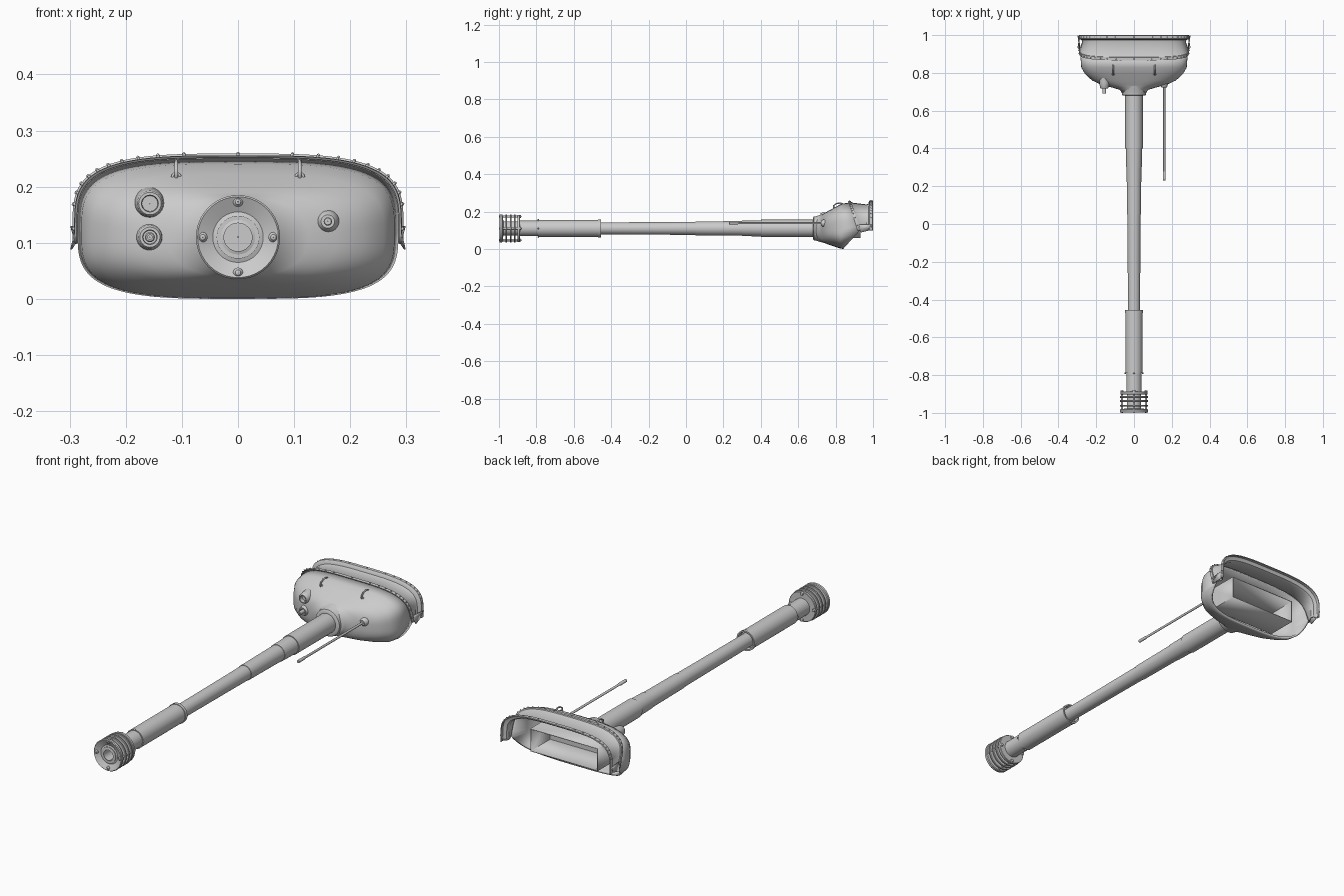
import bpy, bmesh, math
from mathutils import Vector, Matrix

if "Cube" in bpy.data.objects:
    bpy.data.objects.remove(bpy.data.objects["Cube"])

AXIS_Z = 0.11
grey = bpy.data.materials.new("plain grey")
grey.diffuse_color = (0.6, 0.6, 0.6, 1)
grey.use_nodes = True
grey.node_tree.nodes["Principled BSDF"].inputs["Base Color"].default_value = grey.diffuse_color


def finish(name, bm, angle=35, thick=0, offset=-1):
    bmesh.ops.recalc_face_normals(bm, faces=bm.faces)
    me = bpy.data.meshes.new(name)
    bm.to_mesh(me)
    bm.free()
    for p in me.polygons:
        p.use_smooth = True
    me.set_sharp_from_angle(angle=math.radians(angle))
    me.materials.append(grey)
    ob = bpy.data.objects.new(name, me)
    bpy.context.collection.objects.link(ob)
    if thick:
        m = ob.modifiers.new("wall", 'SOLIDIFY')
        m.thickness, m.offset = thick, offset
    return ob


def loft(name, rows, closed=True, **kw):
    bm = bmesh.new()
    vs = [[bm.verts.new(p) for p in r] for r in rows]
    n = len(rows[0])
    for a, b in zip(vs, vs[1:]):
        for i in range(n if closed else n - 1):
            j = (i + 1) % n
            bm.faces.new((a[i], a[j], b[j], b[i]))
    return finish(name, bm, **kw)


def lathe(name, prof, x=0, z=AXIS_Z, seg=40, **kw):
    """Turn (y, radius) points around an axis parallel to y."""
    rows = [[(x + r * math.cos(2 * math.pi * i / seg), y,
              z + r * math.sin(2 * math.pi * i / seg)) for i in range(seg)]
            for y, r in prof]
    return loft(name, rows, **kw)


def disc(name, y0, y1, r, hole):
    lathe(name, [(y0, hole), (y0, r - .002), (y0 + .002, r),
                 (y1 - .002, r), (y1, r - .002), (y1, hole), (y0, hole)])


def studs(name, points, r):
    bm = bmesh.new()
    for p in points:
        bmesh.ops.create_icosphere(bm, subdivisions=1, radius=r,
                                   matrix=Matrix.Translation(p))
    finish(name, bm, 60)


def wire(name, pts, r):
    cu = bpy.data.curves.new(name, 'CURVE')
    cu.dimensions = '3D'
    cu.bevel_depth, cu.bevel_resolution, cu.use_fill_caps = r, 2, True
    sp = cu.splines.new('POLY')
    sp.points.add(len(pts) - 1)
    for q, p in zip(sp.points, pts):
        q.co = (*p, 1)
    cu.materials.append(grey)
    ob = bpy.data.objects.new(name, cu)
    bpy.context.collection.objects.link(ob)


# Barrel: front sleeve with recessed rear end, tapered tube, rear sleeve
lathe("barrel", [(-.80, .001), (-.80, .025), (-.99, .025), (-.99, .038),
                 (-.89, .038), (-.89, .041), (-.79, .041), (-.79, .0455),
                 (-.47, .0455), (-.47, .048), (-.455, .048), (-.455, .041),
                 (-.475, .039), (-.475, .032), (-.08, .034), (.05, .035),
                 (.05, .037), (.30, .039), (.30, .041), (.40, .043),
                 (.40, .0465), (.76, .0465), (.76, .001)])
studs("sleeve_screws", [(s * .046, -.79, AXIS_Z) for s in (-1, 1)]
      + [(0, -.79, AXIS_Z + s * .046) for s in (-1, 1)], .005)

# Muzzle brake: dished front plate, baffle rings, rear plate, four tie rods
lathe("brake_front_plate", [(-.992, .025), (-.985, .045), (-.998, .072),
                            (-.995, .075), (-.984, .075), (-.980, .072),
                            (-.975, .025), (-.992, .025)])
for i, y in enumerate((-.966, -.942, -.920)):
    disc(f"brake_ring_{i + 1}", y, y + .009, .075, .036)
disc("brake_rear_plate", -.902, -.888, .072, .036)
for i in range(4):
    a = i * math.pi / 2
    lathe(f"tie_rod_{i + 1}", [(-1, .0005), (-.999, .005), (-.994, .009),
                               (-.985, .009), (-.985, .006), (-.89, .006),
                               (-.89, .009), (-.882, .007), (-.880, .0005)],
          .063 * math.cos(a), AXIS_Z + .063 * math.sin(a), 12)

# Collar between barrel and shield
lathe("collar", [(.68, .044), (.68, .058), (.684, .064), (.695, .065),
                 (.715, .072), (.75, .08)])


def outline(t, a, lo, hi, n):
    c, s = math.cos(t), math.sin(t)
    f = lambda v: math.copysign(abs(v) ** (2 / n), v)
    return a * f(c), (lo + hi) / 2 + (hi - lo) / 2 * f(s)


def rim_y(z):
    return .93 - (z - .1) / 3 if z > .1 else .84 + z * .9


# Shield: rounded sections growing to a slanted rear rim
N = 112
sections = [(.69, .062, .049, .171, 2), (.71, .074, .042, .178, 2),
            (.725, .125, .038, .182, 2.3), (.738, .175, .033, .19, 2.7),
            (.76, .222, .024, .203, 3), (.795, .260, .012, .222, 3.2),
            (.828, .279, .002, .240, 3.4), (None, .286, 0, .25, 3.5)]
rows = []
for y, a, lo, hi, n in sections:
    row = []
    for i in range(N):
        x, z = outline(2 * math.pi * i / N, a, lo, hi, n)
        row.append((x, rim_y(z) if y is None else y, z))
    rows.append(row)
loft("shield", rows, angle=50, thick=.010)

# Inner box, open to the rear
bm = bmesh.new()
bmesh.ops.create_cube(bm, size=1, matrix=Matrix.Translation((0, .858, .113))
                      @ Matrix.Diagonal((.36, .15, .11, 1)))
bmesh.ops.delete(bm, geom=[f for f in bm.faces if f.calc_center_median().y > .93],
                 context='FACES')
finish("inner_box", bm, thick=.005)


# Dust cover over the top and sides: front strap, sagging cloth, rear frame
def arc_point(t, off, y):
    x, z = outline(t, .286 + off, -off, .25 + off, 3.5)
    return Vector((x, rim_y(z) + y if y < .5 else y, z))


T0 = math.radians(-3.5)
arc = [T0 + (math.pi - 2 * T0) * i / 72 for i in range(73)]
profile = [(-.012, .001), (-.012, .005), (.004, .006), (.004, .001),
           (.012, -.003), (.965, -.012), (.975, -.008), (.978, .005),
           (.982, .009), (.998, .009), (1.0, .005)]
loft("dust_cover", [[arc_point(t, o, y) for t in arc] for y, o in profile],
     closed=False, thick=.003)
stud_t = [math.pi * k / 22 for k in range(23)]
studs("strap_studs", [arc_point(t, .007, -.004) for t in stud_t], .0035)
studs("frame_studs", [arc_point(t, .009, .99) for t in stud_t], .0035)

# Pointed lower corners of the cover
for s, side in ((-1, "left"), (1, "right")):
    bm = bmesh.new()
    pts = [(.286, .918, .13), (.296, .935, .088), (.288, .985, .10),
           (.296, .998, .13)]
    bm.faces.new([bm.verts.new((s * x, y, z)) for x, y, z in pts])
    finish(f"{side}_cover_flap", bm, thick=.003)

# Lifting hooks
for s, side in ((-1, "left"), (1, "right")):
    x = s * .11
    wire(f"{side}_hook", [(x, .845, .238), (x, .825, .246), (x, .805, .243),
                          (x, .790, .232), (x, .789, .218), (x, .800, .210)], .0035)
    wire(f"{side}_hook_eye",
         [(x + .007 * math.cos(k * math.pi / 6), .793,
           .217 + .007 * math.sin(k * math.pi / 6)) for k in range(13)], .0025)

# Sight port and machine gun port
lathe("sight_port", [(.78, .030), (.745, .026), (.722, .023), (.718, .020),
                     (.718, .015), (.735, .014), (.735, .0005)], -.157, .17, 24)
lathe("gun_port", [(.775, .028), (.74, .024), (.722, .021), (.718, .018),
                   (.718, .013), (.728, .012), (.728, .0005)], -.157, .11, 24)
lathe("small_gun", [(.74, .009), (.692, .009), (.690, .007), (.690, .004),
                    (.72, .004), (.72, .0005)], -.157, .11, 16)

# Thin side rod with its mount
lathe("rod_mount", [(.78, .026), (.745, .021), (.728, .017), (.722, .012),
                    (.722, .0005)], .16, .138, 24)
lathe("side_rod", [(.75, .0055), (.28, .0055), (.275, .0075), (.232, .0075),
                   (.230, .006), (.230, .0005)], .16, .138, 12)
